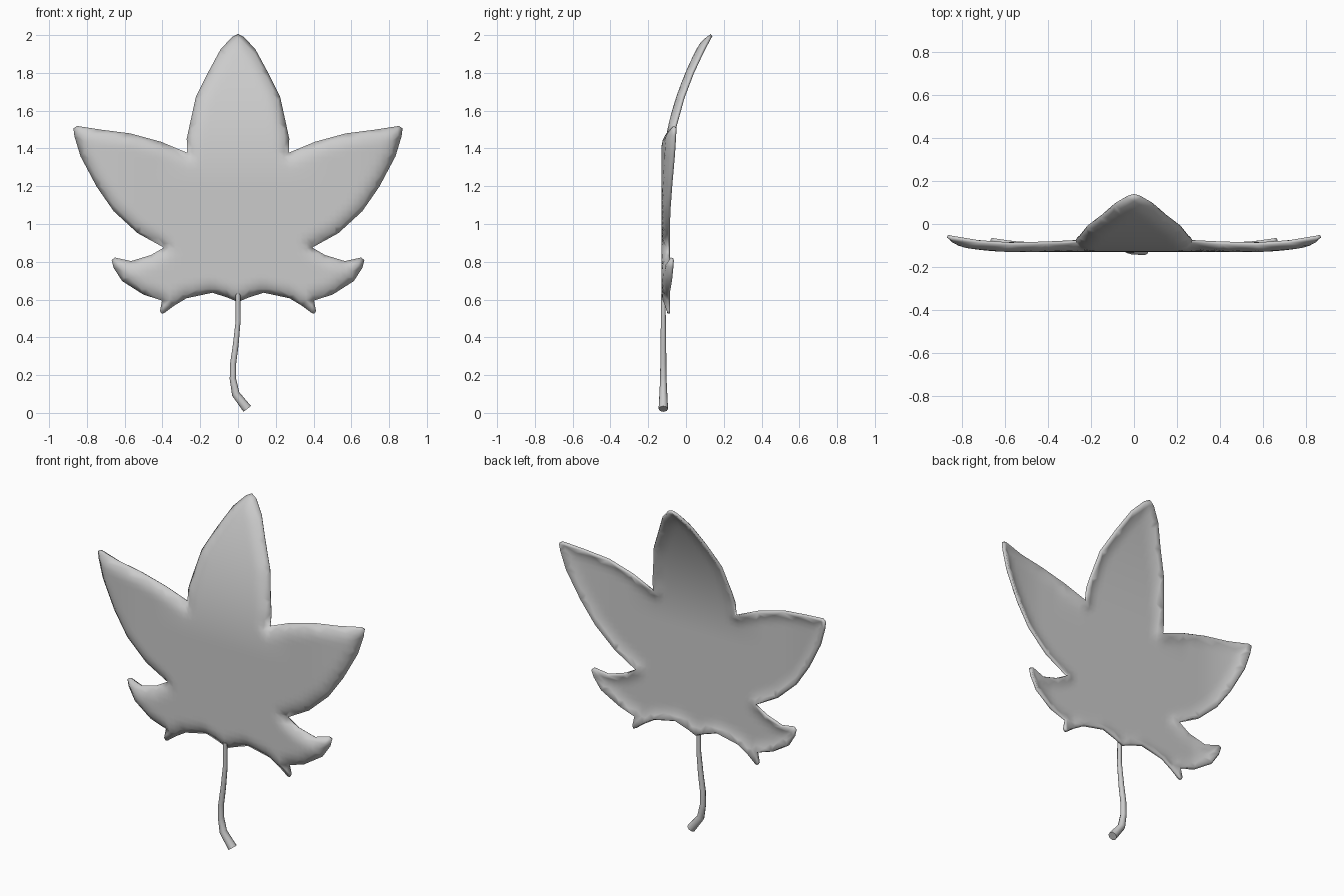
import bpy, bmesh, math
from mathutils import Vector
from mathutils.geometry import delaunay_2d_cdt, intersect_point_line

if "Cube" in bpy.data.objects:
    bpy.data.objects.remove(bpy.data.objects["Cube"])

# Right half of the leaf outline (x, z), tip to base
half = [(0, 2.0), (.03, 1.985), (.09, 1.92), (.155, 1.80), (.22, 1.67), (.255, 1.51),
        (.268, 1.45), (.268, 1.375), (.41, 1.432), (.57, 1.476), (.72, 1.495), (.85, 1.516),
        (.868, 1.505), (.862, 1.465), (.83, 1.36), (.745, 1.20), (.655, 1.07), (.53, .955),
        (.39, .875), (.46, .832), (.565, .80), (.65, .82), (.666, .808), (.655, .77),
        (.61, .70), (.50, .63), (.40, .596), (.412, .54), (.404, .525), (.39, .53),
        (.34, .57), (.275, .61), (.135, .64), (.05, .612), (0, .59)]
outline = [Vector(p) for p in half] + [Vector((-x, z)) for x, z in half[-2:0:-1]]
n = len(outline)


def edge_distance(p):
    best = 9
    for i in range(n):
        a, b = outline[i], outline[(i + 1) % n]
        ab = b - a
        t = max(0, min(1, (p - a).dot(ab) / ab.length_squared))
        best = min(best, (p - a - ab * t).length)
    return best


def inside(p):
    hit = False
    for i in range(n):
        a, b = outline[i], outline[(i + 1) % n]
        if (a.y > p.y) != (b.y > p.y) and p.x < a.x + (p.y - a.y) * (b.x - a.x) / (b.y - a.y):
            hit = not hit
    return hit


def depth(p, d):
    x, z = abs(p.x), p.y
    y = -.117
    # middle lobe leans back
    y += .355 * max(0, z - 1.2) ** 2 * max(0, min(1, (.45 - x) / .18))
    # side lobe tips lift
    y += .35 * max(0, x - .55) ** 2
    if z < .9:
        y += .10 * max(0, x - .5)
    # rim rolls back
    return y + .025 * max(0, 1 - d / .07) ** 2


# Leaf blade: filled outline, bent, then thickened
points = list(outline)
step = .03
for i in range(-29, 30):
    for j in range(17, 67):
        p = Vector((i * step, j * step))
        if inside(p) and edge_distance(p) > .014:
            points.append(p)
verts, _, faces, *_ = delaunay_2d_cdt(points, [], [list(range(n))], 1, 1e-5)

bm = bmesh.new()
dists = [edge_distance(v) for v in verts]
bv = [bm.verts.new((v.x, depth(v, d), v.y)) for v, d in zip(verts, dists)]
for f in faces:
    bm.faces.new([bv[k] for k in f])
bmesh.ops.recalc_face_normals(bm, faces=bm.faces)
mesh = bpy.data.meshes.new("leaf_blade")
bm.to_mesh(mesh)
bm.free()
blade = bpy.data.objects.new("leaf_blade", mesh)
bpy.context.collection.objects.link(blade)
group = blade.vertex_groups.new(name="thickness")
for k, d in enumerate(dists):
    group.add([k], min(1, .55 + d / .08), 'REPLACE')
solid = blade.modifiers.new("thickness", 'SOLIDIFY')
solid.thickness = .026
solid.offset = 0
solid.vertex_group = "thickness"
for poly in mesh.polygons:
    poly.use_smooth = True

# Stem: tapered tube with a hooked, thicker foot
path = [(0, .63, .012), (.001, .49, .013), (-.012, .36, .015), (-.026, .26, .016),
        (-.027, .18, .017), (-.012, .10, .021), (.049, .021, .025)]
sides = 8
bm = bmesh.new()
rings = []
for i, (x, z, r) in enumerate(path):
    a, b = path[max(0, i - 1)], path[min(len(path) - 1, i + 1)]
    along = Vector((b[0] - a[0], 0, b[1] - a[1])).normalized()
    across = Vector((-along.z, 0, along.x))
    rings.append([bm.verts.new(Vector((x, -.12, z)) + across * r * math.cos(t) + Vector((0, r * math.sin(t), 0)))
                  for t in [2 * math.pi * k / sides for k in range(sides)]])
for a, b in zip(rings, rings[1:]):
    for k in range(sides):
        m = (k + 1) % sides
        bm.faces.new((a[k], a[m], b[m], b[k]))
bm.faces.new(rings[0])
bm.faces.new(rings[-1])
bmesh.ops.recalc_face_normals(bm, faces=bm.faces)
mesh = bpy.data.meshes.new("stem")
bm.to_mesh(mesh)
bm.free()
stem = bpy.data.objects.new("stem", mesh)
bpy.context.collection.objects.link(stem)
bpy.context.view_layer.objects.active = stem
stem.select_set(True)
bpy.ops.object.shade_smooth_by_angle(angle=math.radians(50))
